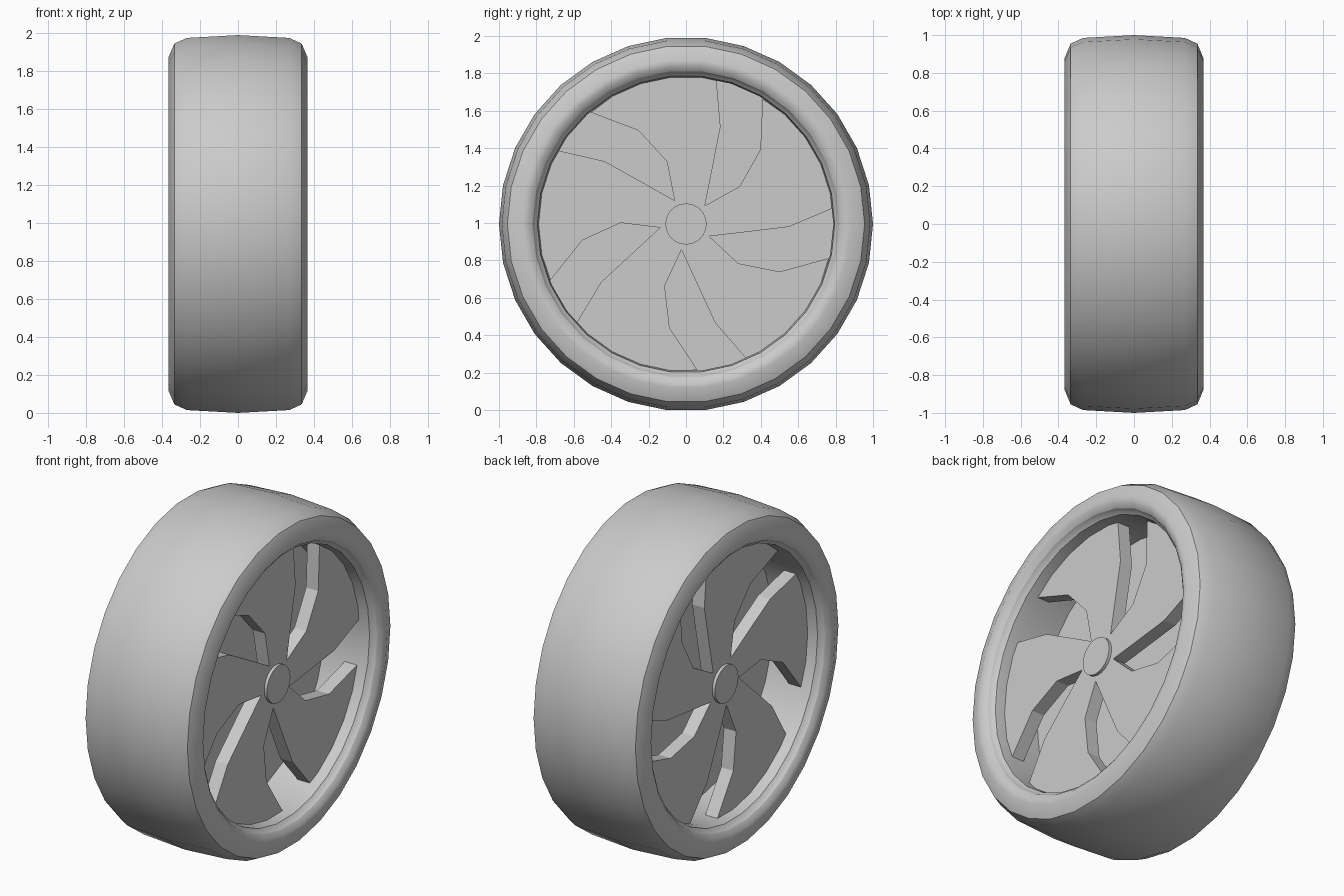
import bpy, bmesh
from math import sin, cos, pi, radians
from mathutils import Vector

if "Cube" in bpy.data.objects:
    bpy.data.objects.remove(bpy.data.objects["Cube"])

CZ = 0.9945      # axle height
SIDES = 30


def finish(bm, name, mirror=False, angle=None):
    bmesh.ops.remove_doubles(bm, verts=bm.verts, dist=1e-4)
    bmesh.ops.recalc_face_normals(bm, faces=bm.faces)
    me = bpy.data.meshes.new(name)
    bm.to_mesh(me)
    bm.free()
    ob = bpy.data.objects.new(name, me)
    bpy.context.collection.objects.link(ob)
    ob.location.z = CZ
    if mirror:
        ob.modifiers.new("both_sides", 'MIRROR').use_axis = (True, False, False)
    if angle:
        bpy.ops.object.select_all(action='DESELECT')
        ob.select_set(True)
        bpy.context.view_layer.objects.active = ob
        bpy.ops.object.shade_smooth_by_angle(angle=radians(angle))
    return ob


def lathe(name, profile, closed=False, steps=SIDES, **kw):
    """Spin an (x, radius) profile around the x axis."""
    bm = bmesh.new()
    vs = [bm.verts.new((x, r, 0)) for x, r in profile]
    pairs = list(zip(vs, vs[1:])) + ([(vs[-1], vs[0])] if closed else [])
    es = [bm.edges.new(p) for p in pairs]
    bmesh.ops.spin(bm, geom=vs + es, cent=(0, 0, 0), axis=(1, 0, 0),
                   angle=2 * pi, steps=steps, use_duplicate=False)
    return finish(bm, name, **kw)


def polar(r, deg, x):
    return Vector((x, r * cos(radians(deg)), r * sin(radians(deg))))


# Tyre: crown, shoulders and rounded sidewalls
half = [(0, 1.0), (0.27, 0.985), (0.335, 0.955), (0.367, 0.88),
        (0.362, 0.845), (0.342, 0.82)]
tyre = [(-x, r) for x, r in reversed(half[1:])] + half
lathe("tyre", tyre, angle=40)

# Rim barrel with a stepped lip on both sides
lip = [(0.342, 0.82), (0.325, 0.812), (0.31, 0.795), (0.25, 0.788)]
lathe("rim_barrel", lip + [(-x, r) for x, r in reversed(lip)], angle=40)

# Disc closing the middle of the wheel
lathe("centre_disc", [(0.02, 0), (0.02, 0.788), (-0.02, 0.788), (-0.02, 0)])

# Spoke plate: five swirled spokes between the pointed windows
TIP = (0.14, -28)
UPPER = [(0.305, -8.5), (0.55, -1.6), (0.784, 6)]
LOWER = [(0.35, -37), (0.562, -27), (0.784, -13.5)]
X_FRONT, X_BACK = 0.25, 0.17
bm = bmesh.new()
for k in range(5):
    a, b = 72 * k, 72 * (k + 1)
    pts = [(0, 0), (TIP[0], TIP[1] + a)] + [(r, d + a) for r, d in UPPER]
    pts += [(0.788, d + a) for d in (12, 24, 36, 48)]
    pts += [(r, d + b) for r, d in reversed(LOWER)] + [(TIP[0], TIP[1] + b)]
    bm.faces.new([bm.verts.new(polar(r, d, X_FRONT)) for r, d in pts])
bmesh.ops.remove_doubles(bm, verts=bm.verts, dist=1e-4)
ext = bmesh.ops.extrude_face_region(bm, geom=bm.faces[:], use_keep_orig=True)
bmesh.ops.translate(bm, vec=(X_BACK - X_FRONT, 0, 0),
                    verts=[g for g in ext["geom"] if isinstance(g, bmesh.types.BMVert)])
finish(bm, "spoke_plate", mirror=True)

# Hub cap
lathe("hub_cap", [(0.24, 0.11), (0.268, 0.11), (0.268, 0)], steps=24, mirror=True, angle=30)
